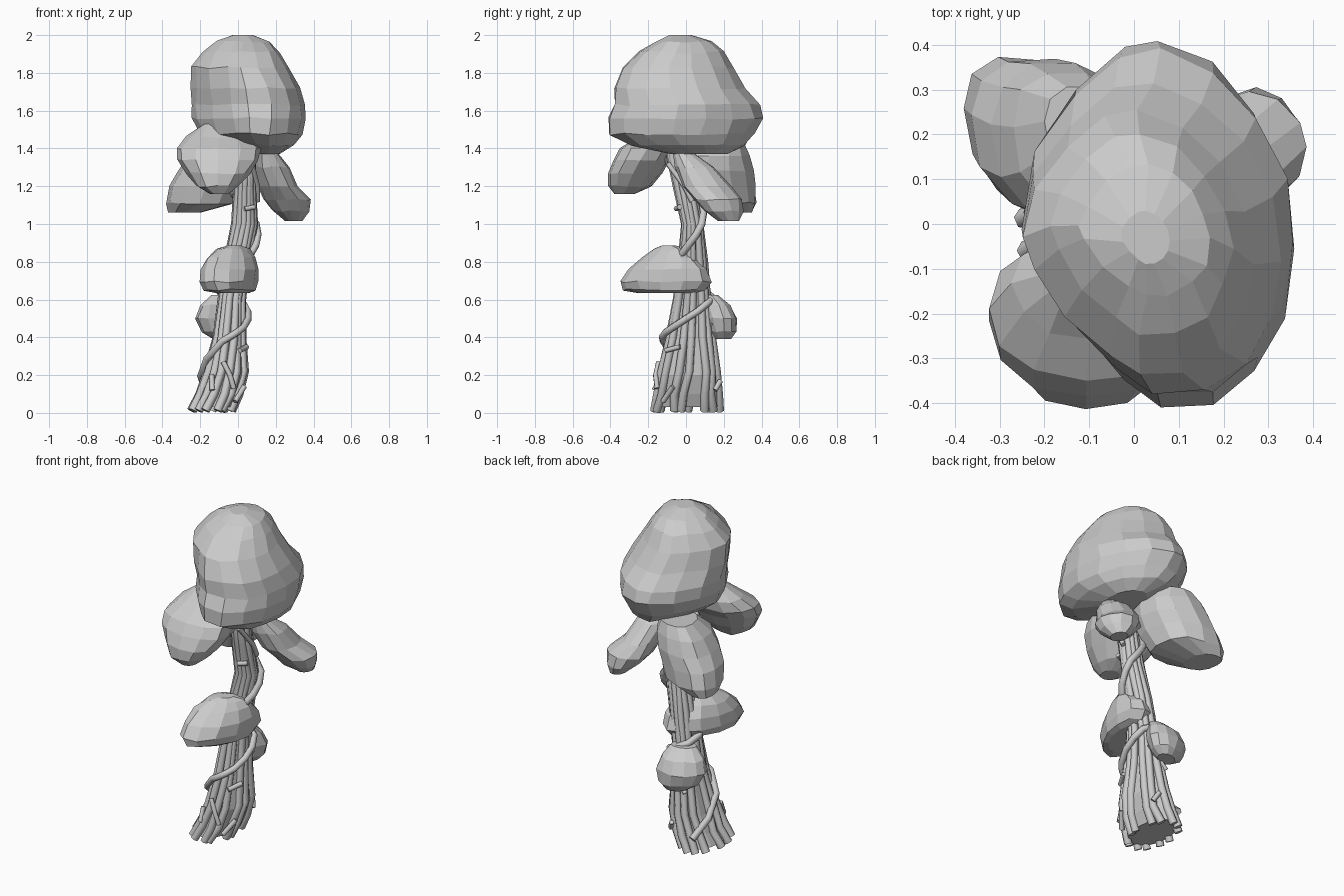
import bpy, bmesh, math, random
from mathutils import Vector

if "Cube" in bpy.data.objects:
    bpy.data.objects.remove(bpy.data.objects["Cube"])

random.seed(4)


def ring_point(s, t, skew=0.0, p=(2.0, 2.0), grow=0.0):
    """Point on a slice s = (z, x0, x1, y0, y1) at angle t; p = roundness of right, left half."""
    z, x0, x1, y0, y1 = s
    e = 2 / (p[0] if math.cos(t) >= 0 else p[1])
    sq = lambda v: math.copysign(abs(v) ** e, v)
    return Vector(((x0 + x1) / 2 + ((x1 - x0) / 2 + grow) * sq(math.cos(t)),
                   (y0 + y1) / 2 + ((y1 - y0) / 2 + grow) * sq(math.sin(t + skew)), z))


def loft(name, slices, sides, skew=0.0, p=(2.0, 2.0), grow=0.0, jitter=0.0):
    """Flat-shaded solid through a stack of slices."""
    bm = bmesh.new()
    rings = []
    for i, s in enumerate(slices):
        inner = 0 < i < len(slices) - 1
        ring = []
        for k in range(sides):
            c = ring_point(s, 2 * math.pi * k / sides, skew, p, grow)
            if inner:
                c += Vector([random.uniform(-jitter, jitter) for _ in range(3)])
            ring.append(bm.verts.new(c))
        rings.append(ring)
    for a, b in zip(rings, rings[1:]):
        for k in range(sides):
            n = (k + 1) % sides
            bm.faces.new((a[k], a[n], b[n], b[k]))
    bm.faces.new(rings[0][::-1])
    bm.faces.new(rings[-1])
    me = bpy.data.meshes.new(name)
    bm.to_mesh(me)
    bm.free()
    ob = bpy.data.objects.new(name, me)
    bpy.context.collection.objects.link(ob)
    return ob


# Trunk outline: z, x range, y range
TRUNK = [(0, -.275, -.015, -.2, .2), (.1, -.225, .03, -.18, .195),
         (.2, -.19, .06, -.16, .187), (.4, -.135, .045, -.115, .16),
         (.6, -.11, .045, -.075, .135), (.8, -.08, .07, -.05, .12),
         (1.0, -.04, .11, -.03, .095), (1.2, -.03, .1, -.075, .06),
         (1.36, -.01, .1, -.11, .03), (1.46, 0, .1, -.1, .03)]


def trunk_slice(z):
    for a, b in zip(TRUNK, TRUNK[1:]):
        if z <= b[0]:
            f = (z - a[0]) / (b[0] - a[0])
            return [u + (v - u) * f for u, v in zip(a, b)]
    return TRUNK[-1]


def strands(name, paths, radius, grow, taper=1.0):
    """Round tubes running over the trunk along (z, angle in degrees) paths."""
    cu = bpy.data.curves.new(name, 'CURVE')
    cu.dimensions = '3D'
    cu.bevel_depth = radius
    cu.bevel_resolution = 1
    cu.use_fill_caps = True
    for path in paths:
        sp = cu.splines.new('POLY')
        sp.points.add(len(path) - 1)
        for i, (z, deg) in enumerate(path):
            c = ring_point(trunk_slice(z), math.radians(deg), grow=grow)
            sp.points[i].co = (*c, 1)
            sp.points[i].radius = 1 + (taper - 1) * i / (len(path) - 1)
        sp.use_smooth = True
    ob = bpy.data.objects.new(name, cu)
    bpy.context.collection.objects.link(ob)


# Trunk core and the bundle of stems around it
loft("trunk_core", [trunk_slice(.03)] + TRUNK[1:], 14, grow=-.026)
levels = [.012, .1, .22, .4, .6, .8, 1.0, 1.2, 1.36, 1.45]
stems = []
for k in range(13):
    base = k * 360 / 13 + random.uniform(-7, 7)
    stems.append([(z, base + 12 * z + random.uniform(-5, 5)) for z in levels])
strands("trunk_stems", stems, .024, -.022, taper=.7)


# Vine spiralling up the trunk, with short twigs
def resample(keys, n):
    out = []
    for (z0, a0), (z1, a1) in zip(keys, keys[1:]):
        out += [(z0 + (z1 - z0) * i / n, a0 + (a1 - a0) * i / n) for i in range(n)]
    return out + [keys[-1]]


vine = [(.1, -600), (.38, -470), (.45, -405), (.58, -315), (.66, -180),
        (.83, -45), (1.0, 45), (1.18, 150), (1.38, 260)]
strands("climbing_vine", [resample(vine, 3)], .02, .01)
twigs = [[(.27, -100), (.2, -80), (.13, -60)], [(.33, -55), (.35, -20)],
         [(.12, -110), (.2, -125)], [(.12, 50), (.17, 70)],
         [(1.08, -90), (1.09, -45)], [(1.32, -60), (1.2, 0), (1.12, 20)],
         [(.35, 120), (.48, 60)], [(.06, -40), (.14, -25)]]
strands("vine_twigs", twigs, .014, .004)

# Large crown, rounder on the right and straighter on the left
loft("top_crown", [(1.37, .02, .22, -.08, .22), (1.42, -.12, .3, -.3, .32),
                   (1.475, -.2, .335, -.41, .365), (1.56, -.24, .355, -.415, .415),
                   (1.63, -.25, .36, -.385, .395), (1.72, -.25, .33, -.385, .32),
                   (1.83, -.245, .27, -.345, .25), (1.91, -.19, .22, -.25, .2),
                   (1.965, -.12, .17, -.16, .13), (2.0, -.03, .08, -.09, .03)],
     16, skew=-.13, p=(2.0, 1.5), jitter=.007)

# Drooping clumps under the crown
loft("front_left_clump", [(1.16, -.15, -.05, -.38, -.27), (1.2, -.22, 0, -.415, -.18),
                          (1.27, -.28, .06, -.415, -.12), (1.34, -.32, .11, -.385, -.08),
                          (1.4, -.325, .12, -.35, -.04), (1.46, -.27, .08, -.26, -.02),
                          (1.53, -.18, -.08, -.17, -.05)],
     12, skew=-.05, p=(2.2, 2.2), jitter=.006)
loft("back_left_clump", [(1.06, -.37, -.2, .14, .35), (1.11, -.385, -.02, .04, .375),
                         (1.2, -.365, .02, 0, .37), (1.28, -.32, .05, -.02, .36),
                         (1.36, -.27, .06, 0, .34), (1.43, -.2, .02, .08, .31)],
     12, skew=-.25, p=(2.3, 2.3), jitter=.006)
loft("back_right_clump", [(1.015, .25, .34, .17, .28), (1.07, .18, .375, .09, .3),
                          (1.13, .13, .385, .04, .295), (1.2, .11, .315, -.02, .24),
                          (1.3, .09, .27, -.06, .15), (1.39, .1, .2, -.07, .02)],
     12, jitter=.006)

# Shelf clumps lower on the trunk
loft("middle_clump", [(.635, -.12, .06, -.26, .05), (.65, -.18, .09, -.33, .1),
                      (.695, -.2, .11, -.35, .135), (.76, -.195, .11, -.3, .11),
                      (.82, -.17, .09, -.23, .06), (.865, -.12, .06, -.17, .01),
                      (.885, -.06, .02, -.13, -.05)], 12, skew=.4, jitter=.006)
loft("lower_back_clump", [(.39, -.13, -.01, .14, .24), (.43, -.19, .03, .1, .265),
                          (.5, -.23, .05, .07, .27), (.57, -.2, .03, .06, .24),
                          (.625, -.14, 0, .07, .17)], 12, skew=.25, jitter=.005)
